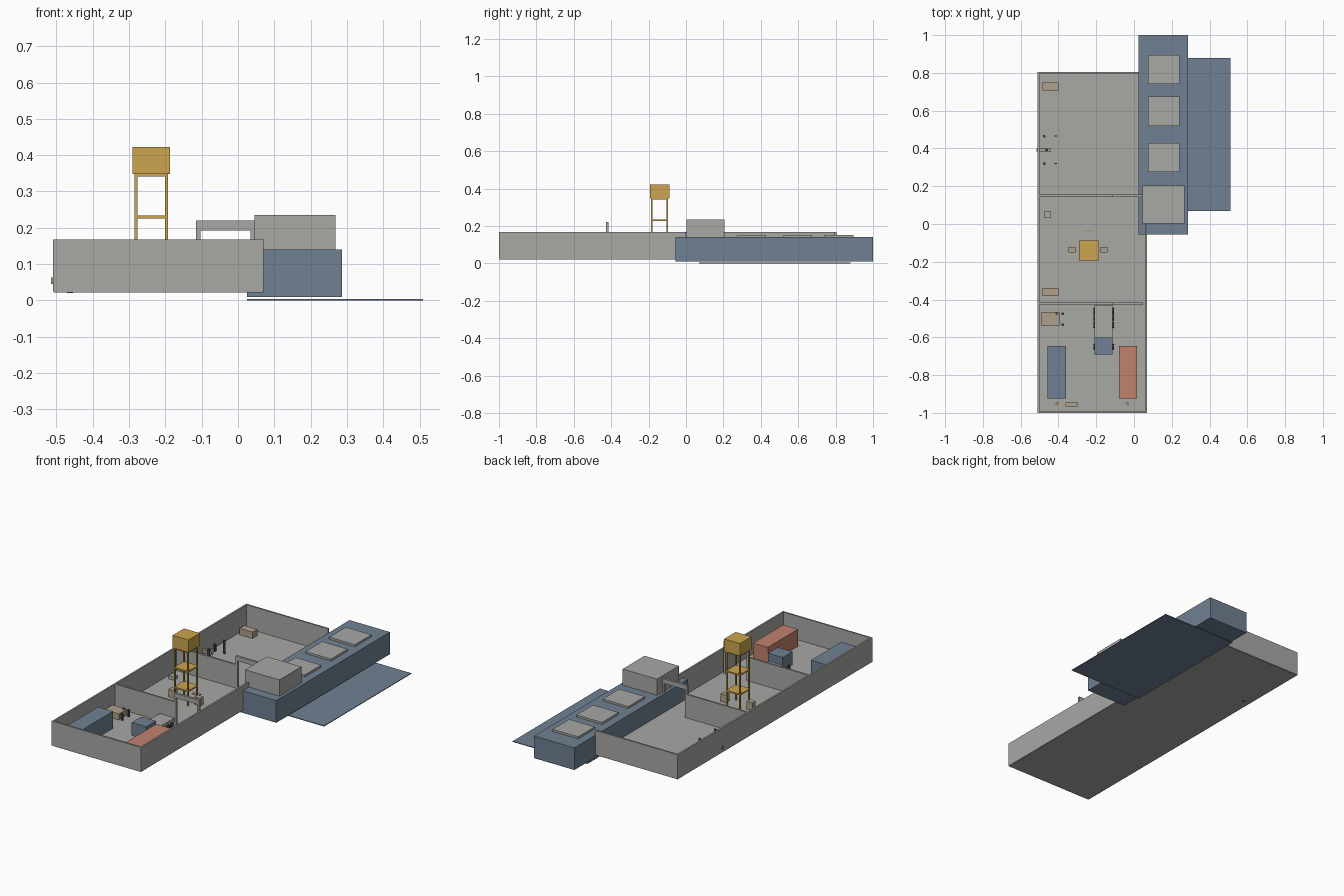
import bpy
import math

cube = bpy.data.objects.get("Cube")
if cube:
    bpy.data.objects.remove(cube, do_unlink=True)


def material(name, rgb):
    linear = [((c / 255 + 0.055) / 1.055) ** 2.4 for c in rgb] + [1]
    mat = bpy.data.materials.new(name)
    mat.use_nodes = True
    mat.diffuse_color = linear
    mat.node_tree.nodes["Principled BSDF"].inputs["Base Color"].default_value = linear
    return mat


GREY = material("concrete grey", (168, 168, 165))
BLUE = material("slate blue", (112, 128, 146))
GOLD = material("tower gold", (204, 165, 78))
RED = material("brick red", (193, 130, 110))
TAN = material("crate tan", (176, 160, 138))
DARK = material("dark iron", (72, 74, 80))


def box(name, mat, x, y, z):
    """Box from its (min, max) extent on each axis."""
    spans = (x, y, z)
    bpy.ops.mesh.primitive_cube_add(size=1, location=[(a + b) / 2 for a, b in spans])
    ob = bpy.context.object
    ob.name = name
    ob.scale = [b - a for a, b in spans]
    bpy.ops.object.transform_apply(location=False, rotation=False, scale=True)
    ob.data.materials.append(mat)
    return ob


def cylinder(name, mat, loc, radius, depth, along_x=False):
    bpy.ops.mesh.primitive_cylinder_add(
        vertices=12, radius=radius, depth=depth, location=loc,
        rotation=(0, math.pi / 2 if along_x else 0, 0))
    ob = bpy.context.object
    ob.name = name
    ob.data.materials.append(mat)
    bpy.ops.object.shade_smooth_by_angle()
    return ob


FLOOR = 0.03
WALL = (0.025, 0.168)
LEFT, RIGHT, FRONT, BACK = -0.51, 0.07, -1.0, 0.805
T = 0.01

# Compound floor and outer walls
box("floor", GREY, (LEFT + 0.003, RIGHT - 0.003), (FRONT + 0.003, BACK - 0.003), (0.022, FLOOR))
box("west_wall", GREY, (LEFT, LEFT + T), (FRONT, BACK), WALL)
box("east_wall", GREY, (RIGHT - T, RIGHT), (FRONT, 0.0), WALL)
box("front_wall", GREY, (LEFT + T, RIGHT - T), (FRONT, FRONT + T), WALL)
box("back_wall", GREY, (LEFT + T, 0.027), (BACK - T, BACK), WALL)

# Dividing walls, each with a gate
for y, name, end in ((-0.42, "front", 0.047), (0.15, "rear", 0.047)):
    box(name + "_divider", GREY, (LEFT + T, -0.112), (y - 0.005, y + 0.005), WALL)
    depth = (y - 0.008, y + 0.005)
    box(name + "_gate_post_a", GREY, (-0.115, -0.103), depth, (FLOOR, 0.195))
    box(name + "_gate_post_b", GREY, (0.034, end), depth, (FLOOR, 0.195))
    box(name + "_gate_lintel", GREY, (-0.115, end), depth, (0.193, 0.22))

# Ship with bridge and hatches, beside the water sheet
box("ship_hull", BLUE, (0.025, 0.287), (-0.055, 1.0), (0.01, 0.14))
box("ship_bridge", GREY, (0.045, 0.268), (0.002, 0.205), (0.14, 0.235))
for i, y in enumerate((0.352, 0.597, 0.818)):
    box(f"ship_hatch_{i}", GREY, (0.074, 0.24), (y - 0.077, y + 0.077), (0.14, 0.152))
box("water_sheet", BLUE, (0.025, 0.51), (0.07, 0.88), (0.0, 0.004))

# Watch tower
for x in (-0.281, -0.197):
    for y in (-0.183, -0.1):
        box("tower_leg", GOLD, (x - 0.004, x + 0.004), (y - 0.004, y + 0.004), (FLOOR, 0.348))
for z in (0.115, 0.23, 0.345):
    box("tower_platform", GOLD, (-0.285, -0.193), (-0.187, -0.096), (z - 0.004, z + 0.004))
box("tower_cabin", GOLD, (-0.29, -0.187), (-0.193, -0.087), (0.348, 0.422))

# Long containers
box("blue_container", BLUE, (-0.457, -0.36), (-0.925, -0.645), (FLOOR, 0.13))
box("red_container", RED, (-0.08, 0.016), (-0.925, -0.645), (FLOOR, 0.13))

# Truck
box("truck_bed", GREY, (-0.208, -0.113), (-0.6, -0.43), (0.05, 0.075))
box("truck_cab", BLUE, (-0.208, -0.113), (-0.69, -0.6), (0.045, 0.122))
for x in (-0.209, -0.112):
    for y in (-0.46, -0.495, -0.535, -0.65):
        cylinder("truck_wheel", DARK, (x, y, 0.045), 0.015, 0.01, True)

# Crates, benches and the work table
for i, (x, y, w, d, h) in enumerate((
        (-0.442, 0.728, 0.084, 0.044, 0.038), (-0.442, -0.36, 0.084, 0.044, 0.038),
        (-0.328, -0.136, 0.037, 0.03, 0.045), (-0.158, -0.136, 0.037, 0.03, 0.045),
        (-0.33, -0.956, 0.064, 0.02, 0.03), (-0.241, -0.04, 0.044, 0.02, 0.004),
        (-0.458, 0.05, 0.036, 0.03, 0.02), (-0.442, -0.503, 0.095, 0.075, 0.035))):
    mat = GREY if h == 0.02 else TAN
    box(f"crate_{i}", mat, (x - w / 2, x + w / 2), (y - d / 2, y + d / 2), (FLOOR, FLOOR + h))

# Small drums and figures
for x in (-0.408, -0.035):
    cylinder("gold_drum", GOLD, (x, -0.95, 0.045), 0.007, 0.03)
for x, y in ((-0.41, -0.475), (-0.378, -0.475), (-0.378, -0.533), (-0.475, 0.465), (-0.475, 0.32)):
    cylinder("figure_body", DARK, (x, y, 0.05), 0.007, 0.04)

# Wall-mounted beam, its wheel, and marker posts
box("wall_beam", TAN, (-0.515, -0.44), (0.383, 0.4), (0.045, 0.063))
cylinder("beam_wheel", DARK, (-0.463, 0.392, 0.046), 0.008, 0.052)
for y in (0.465, 0.32):
    box("marker_post", DARK, (-0.422, -0.408), (y - 0.003, y + 0.003), (FLOOR, 0.11))
